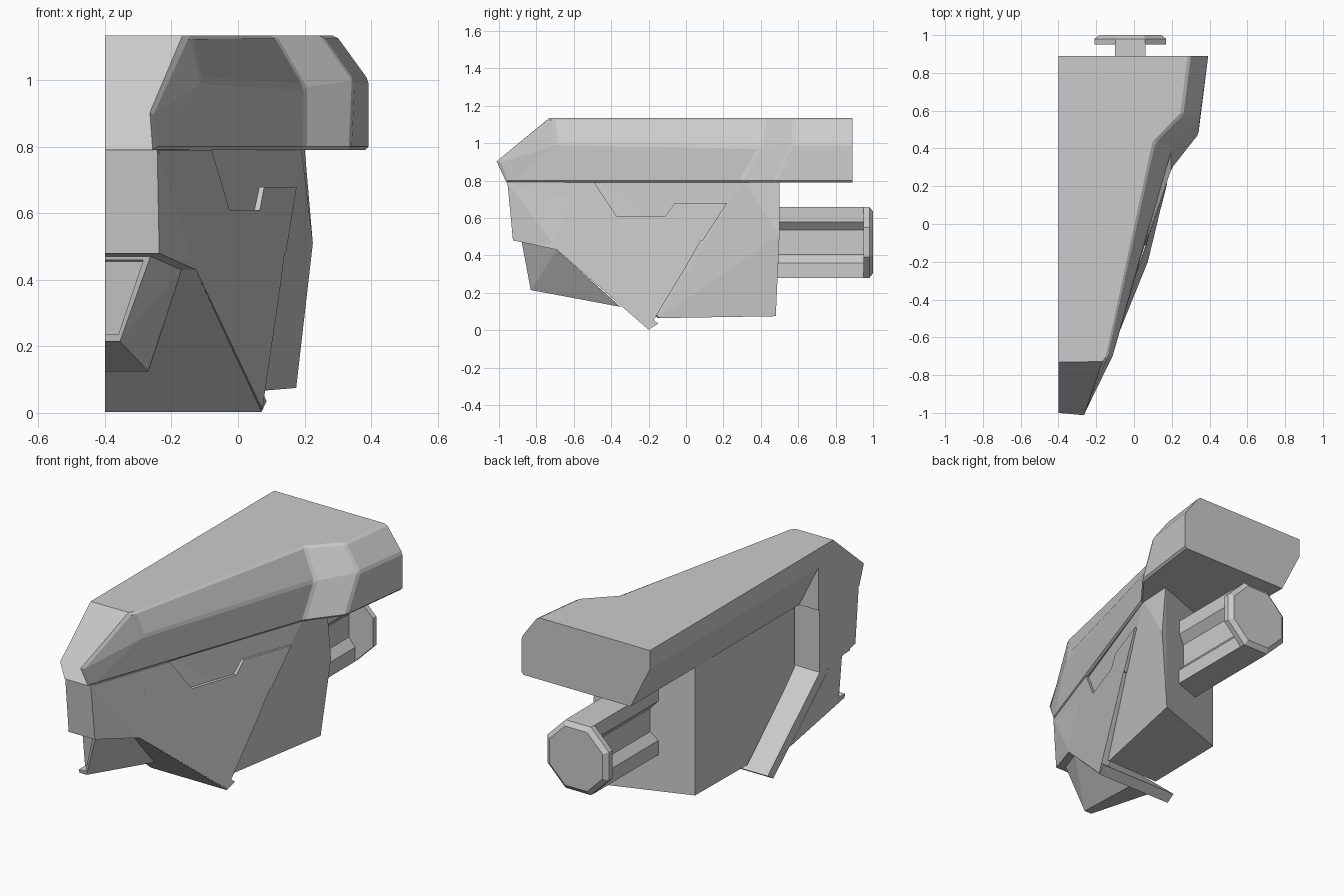
import bpy, bmesh, math

if "Cube" in bpy.data.objects:
    bpy.data.objects.remove(bpy.data.objects["Cube"])

CUT = -0.4     # plane where the half shell is sliced
INNER = -0.25  # inset inner wall of the rear head


def finish(name, bm):
    bmesh.ops.recalc_face_normals(bm, faces=bm.faces)
    me = bpy.data.meshes.new(name)
    bm.to_mesh(me)
    bm.free()
    ob = bpy.data.objects.new(name, me)
    bpy.context.collection.objects.link(ob)
    return ob


def loft(name, rings):
    bm = bmesh.new()
    vs = [[bm.verts.new(p) for p in r] for r in rings]
    n = len(vs[0])
    for a, b in zip(vs, vs[1:]):
        for i in range(n):
            bm.faces.new((a[i], a[(i + 1) % n], b[(i + 1) % n], b[i]))
    bm.faces.new(vs[0])
    bm.faces.new(vs[-1])
    return finish(name, bm)


def hull(name, pts):
    bm = bmesh.new()
    for p in pts:
        bm.verts.new(p)
    r = bmesh.ops.convex_hull(bm, input=bm.verts)
    junk = {g for g in r["geom_interior"] + r["geom_unused"] if isinstance(g, bmesh.types.BMVert)}
    bmesh.ops.delete(bm, geom=list(junk), context='VERTS')
    bmesh.ops.dissolve_limit(bm, angle_limit=0.03, verts=bm.verts, edges=bm.edges)
    return finish(name, bm)


def side_x(y, z):
    # slanted plane of the cheek, pulled in at the lower front corner
    x = -0.24 + 0.35 * (y + 0.95) + 0.065 * (0.79 - z)
    return x - 0.4 * max(0, -0.69 - y) * (0.79 - z)


def prism(name, poly, outer, inner):
    return loft(name, [[(f(y, z), y, z) for y, z in poly] for f in (outer, inner)])


def cut(ob, cutter):
    m = ob.modifiers.new("cut", 'BOOLEAN')
    m.operation = 'DIFFERENCE'
    m.solver = 'EXACT'
    m.object = cutter
    cutter.hide_render = True
    cutter.hide_set(True)


# crown: bottom, middle, top edge at each station, closed along the cut plane
stations = [
    [(-0.245, -0.96, 0.79), (-0.26, -1.0, 0.9), (-0.155, -0.73, 1.135)],
    [(-0.235, -0.94, 0.79), (-0.11, -0.69, 1.0), (-0.14, -0.71, 1.135)],
    [(0.20, 0.29, 0.79), (0.20, 0.40, 0.98), (0.108, 0.43, 1.135)],
    [(0.34, 0.47, 0.79), (0.35, 0.57, 1.0), (0.255, 0.58, 1.135)],
    [(0.393, 0.89, 0.79), (0.393, 0.89, 1.0), (0.295, 0.89, 1.135)],
]
crown = loft("crown", [[b, m, t, (CUT, t[1], t[2]), (CUT, m[1], 0.9), (CUT, b[1], b[2])]
                       for b, m, t in stations])
# narrow bevel on the crown's outer edges
bm = bmesh.new()
bm.from_mesh(crown.data)
edges = [e for e in bm.edges if all(v.co.x > CUT + 0.01 for v in e.verts)
         and not all(v.co.y > 0.88 for v in e.verts) and e.calc_face_angle(0) > 0.3]
bmesh.ops.bevel(bm, geom=edges, offset=0.011, segments=1, affect='EDGES', clamp_overlap=True)
bm.to_mesh(crown.data)
bm.free()
# slanted undercut of the crown along the cut side
under = [(-0.45, 1.13), (CUT, 1.03), (INNER, 0.73), (-0.45, 0.73)]
cut(crown, loft("crown_undercut_cutter", [[(x, y, z) for x, z in under] for y in (-0.6, 1.0)]))

# raised cheek plate with stepped upper edge
prism("cheek_plate", [(-0.945, 0.79), (-0.92, 0.48), (-0.69, 0.43), (-0.2, 0.01), (0, 0.34),
                      (0.08, 0.48), (0.09, 0.48), (0.22, 0.68), (-0.06, 0.68), (-0.11, 0.61),
                      (-0.37, 0.61), (-0.49, 0.79)],
      side_x, lambda y, z: side_x(y, z) - 0.05)
# recessed panel above the cheek step
prism("temple_panel", [(-0.62, 0.79), (-0.62, 0.5), (0.02, 0.5), (0.28, 0.79)],
      lambda y, z: side_x(y, z) - 0.018, lambda y, z: side_x(y, z) - 0.06)

# front mask block
hull("front_mask", [(x, y, z) for xo, y, z in (
    (-0.243, -0.955, 0.792), (-0.237, -0.925, 0.48), (-0.13, -0.69, 0.432),
    (-0.13, -0.61, 0.792), (-0.115, -0.61, 0.432)) for x in (xo, CUT)])

# sloping sheet from mask down to the jaw edge
prism("jaw_sheet", [(-0.69, 0.43), (-0.2, 0.003), (-0.15, 0.035), (-0.6, 0.43), (-0.61, 0.44)],
      lambda y, z: side_x(y, z) - 0.003, lambda y, z: CUT)

# rear core of the head, its inner wall inset from the cut plane
hull("rear_head", [
    (0.19, 0.3, 0.8), (0.2, 0.5, 0.8), (0.225, 0.5, 0.51), (0.175, 0.48, 0.075),
    (0.055, -0.14, 0.065), (0.1, 0.0, 0.34), (-0.138, -0.6, 0.8), (-0.12, -0.6, 0.42),
    (-0.28, 0.32, 0.8), (-0.28, 0.32, 0.075), (-0.275, -0.15, 0.065),
    (INNER, -0.6, 0.42), (INNER, -0.6, 0.8)])

# chin with recessed front panel
chin = hull("chin", [(-0.4, -0.88, 0.48), (-0.26, -0.88, 0.48), (-0.355, -0.83, 0.215),
                     (-0.4, -0.83, 0.215), (-0.17, -0.69, 0.43), (-0.27, -0.35, 0.125),
                     (-0.4, -0.35, 0.125), (-0.4, -0.69, 0.43)])
panel = [(-0.45, 0.46), (-0.285, 0.46), (-0.36, 0.235), (-0.45, 0.235)]
cut(chin, loft("chin_cutter", [[(x, -1.0, z) for x, z in panel],
                               [(x, -0.78 - (z - 0.235) * 0.12, z) for x, z in panel]]))

# rear plug: stem grooved on both sides, and octagonal cap
CX, CZ = -0.02, 0.47
half = [(0.08, -0.19), (0.08, -0.11), (0.04, -0.065), (0.04, 0.065), (0.08, 0.11), (0.08, 0.19)]
stem = half + [(-x, -z) for x, z in half]
loft("plug_stem", [[(CX + x, y, CZ + z) for x, z in stem] for y in (0.35, 0.955)])


def octagon(r, y):
    r /= math.cos(math.pi / 8)
    return [(CX + r * math.cos(a), y, CZ + r * math.sin(a))
            for a in [math.pi / 8 + i * math.pi / 4 for i in range(8)]]


loft("plug_cap", [octagon(0.19, 0.95), octagon(0.19, 0.98), octagon(0.165, 1.0)])
